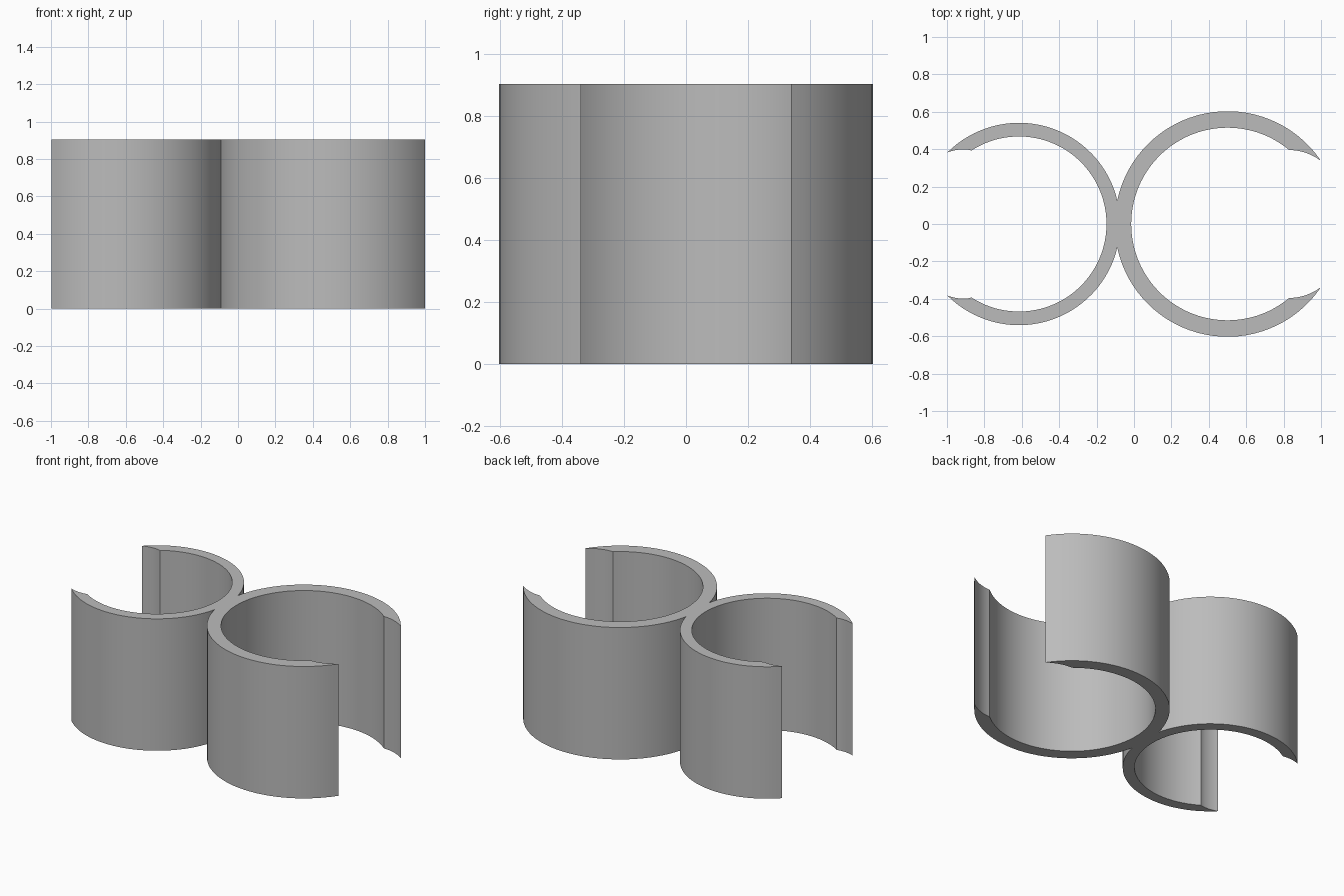
import bpy, bmesh, math
from mathutils import Vector

cube = bpy.data.objects.get("Cube")
if cube:
    bpy.data.objects.remove(cube, do_unlink=True)

HEIGHT = 0.905


def arc(centre, start, end, steps, radius):
    """Points of an arc round a centre on the x axis, between two end points."""
    a0 = math.atan2(start[1], start[0] - centre)
    a1 = math.atan2(end[1], end[0] - centre)
    return [Vector((centre + radius * math.cos(a0 + (a1 - a0) * i / steps),
                    radius * math.sin(a0 + (a1 - a0) * i / steps)))
            for i in range(steps + 1)]


def lip(start, end, bulge, steps=8):
    """Inner points of the shallow curve that flares out to a clip tip."""
    a, b = Vector(start), Vector(end)
    return [a.lerp(b, i / steps) + Vector((0, 4 * bulge * (i / steps) * (1 - i / steps)))
            for i in range(1, steps)]


def mirrored(points):
    return [Vector((p.x, -p.y)) for p in reversed(points)]


def half_clip(centre, outer, inner, cusp, tip, inner_end, bulge):
    """Upper outline of one clip, from the cusp round to the inner wall on the axis."""
    side = 1 if tip[0] > centre else -1
    outside = arc(centre, cusp, tip, 32, outer)
    flare = lip(outside[-1], inner_end, bulge)
    # the back of the ring lies opposite the opening
    back = (centre - side * inner, 0.0)
    inside = arc(centre, inner_end, back, 36, inner)
    return outside + flare + inside


# Upper outlines of both clips, mirrored across the axis into one closed profile
cusp = (-0.09, 0.125)
large = half_clip(0.5, 0.603, 0.515, cusp, (1.0, 0.34), (0.83, 0.395), 0.015)
small = half_clip(-0.615, 0.541, 0.468, cusp, (-1.0, 0.385), (-0.87, 0.395), 0.009)
outline = (large + mirrored(large)[1:]
           + [Vector((p.x, -p.y)) for p in small[1:]] + list(reversed(small))[1:-1])

# Extrude the profile into the double clip
bm = bmesh.new()
base = bm.faces.new([bm.verts.new((p.x, p.y, 0)) for p in outline])
top = bmesh.ops.extrude_face_region(bm, geom=[base])["geom"]
bmesh.ops.translate(bm, vec=(0, 0, HEIGHT),
                    verts=[v for v in top if isinstance(v, bmesh.types.BMVert)])
if not any(f.normal.z and f.calc_center_median().z < 0.01 for f in bm.faces):
    bm.faces.new([v for v in bm.verts if v.co.z < 0.01])
bmesh.ops.recalc_face_normals(bm, faces=bm.faces)
mesh = bpy.data.meshes.new("double_clip")
bm.to_mesh(mesh)
bm.free()
clip = bpy.data.objects.new("double_clip", mesh)
bpy.context.collection.objects.link(clip)

# Plain grey plastic
grey = bpy.data.materials.new("plain grey")
grey.use_nodes = True
colour = (0.5, 0.5, 0.5, 1)
grey.diffuse_color = colour
grey.node_tree.nodes["Principled BSDF"].inputs["Base Color"].default_value = colour
mesh.materials.append(grey)

# Smooth walls with sharp rims and cusps
bpy.ops.object.select_all(action="DESELECT")
clip.select_set(True)
bpy.context.view_layer.objects.active = clip
bpy.ops.object.shade_smooth_by_angle(angle=math.radians(20))
